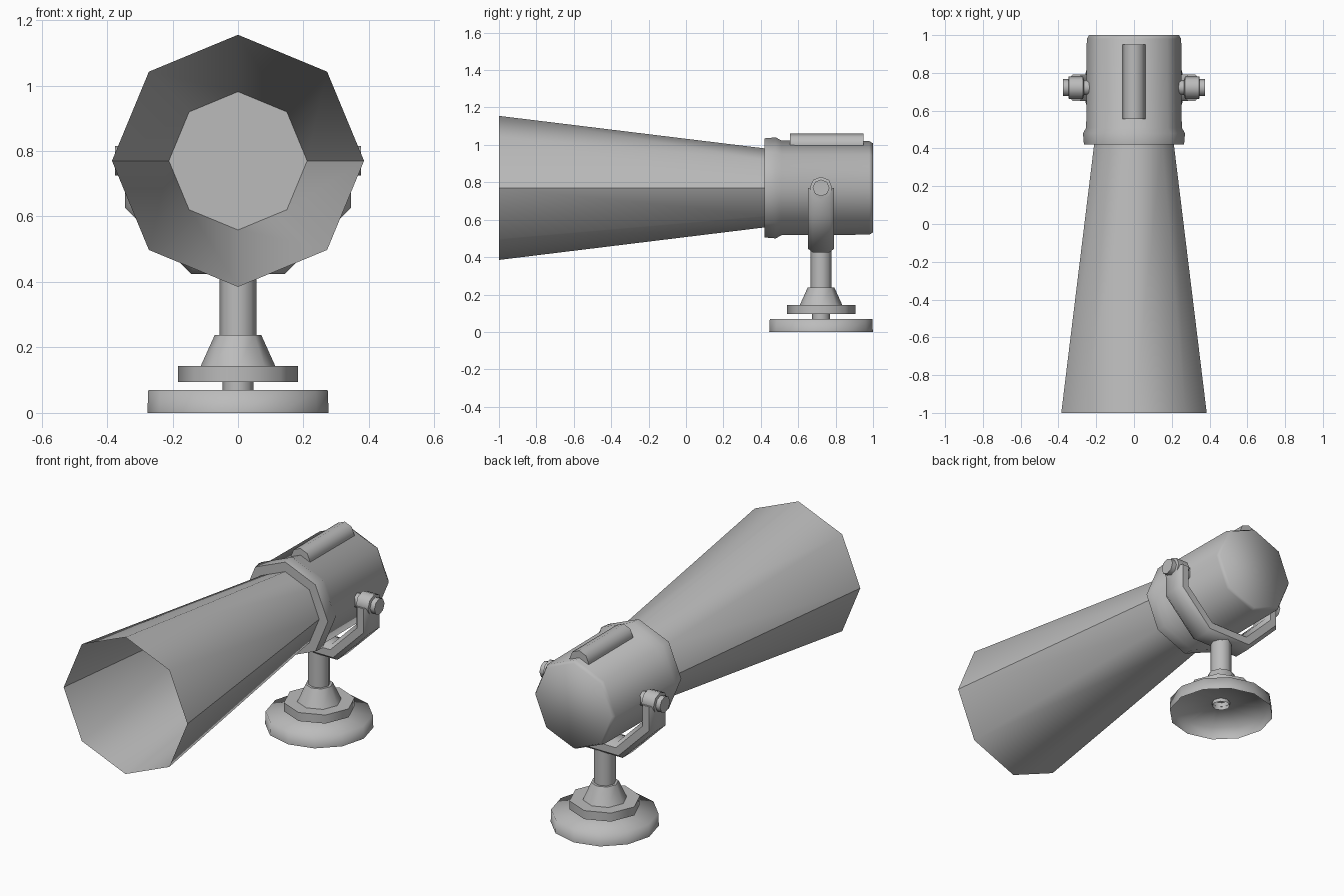
import bpy, bmesh
from math import sin, cos, pi, radians
from mathutils import Vector, Matrix

if "Cube" in bpy.data.objects:
    bpy.data.objects.remove(bpy.data.objects["Cube"], do_unlink=True)

GREY = (0.5, 0.5, 0.5, 1)
metal = bpy.data.materials.new("grey metal")
metal.use_nodes = True
metal.diffuse_color = GREY
metal.node_tree.nodes["Principled BSDF"].inputs["Base Color"].default_value = GREY

AXIS_Z = 0.77      # height of the lamp axis
STAND_Y = 0.722    # centre line of the stand


def finish(name, bm, angle):
    bmesh.ops.recalc_face_normals(bm, faces=bm.faces)
    me = bpy.data.meshes.new(name)
    bm.to_mesh(me)
    bm.free()
    me.materials.append(metal)
    me.shade_smooth()
    me.set_sharp_from_angle(angle=radians(angle))
    ob = bpy.data.objects.new(name, me)
    bpy.context.collection.objects.link(ob)
    return ob


def skin(bm, rings, caps=(True, True)):
    """Join closed rings of points with quads, optionally capping the ends."""
    loops = [[bm.verts.new(p) for p in ring] for ring in rings]
    n = len(loops[0])
    for a, b in zip(loops, loops[1:]):
        for i in range(n):
            j = (i + 1) % n
            bm.faces.new((a[i], a[j], b[j], b[i]))
    for use, loop in zip(caps, (loops[0], loops[-1])):
        if use:
            bm.faces.new(loop)


def lathe(name, profile, origin, axis="Z", sides=8, caps=(True, True), angle=50):
    """Spin (radius, distance) pairs round an axis through origin."""
    turn = {"Z": Matrix.Identity(3),
            "Y": Matrix.Rotation(-pi / 2, 3, "X"),
            "X": Matrix.Rotation(pi / 2, 3, "Y"),
            "-X": Matrix.Rotation(-pi / 2, 3, "Y")}[axis]
    rings = []
    for r, h in profile:
        rings.append([Vector(origin) + turn @ Vector((r * cos(2 * pi * i / sides),
                      r * sin(2 * pi * i / sides), h)) for i in range(sides)])
    bm = bmesh.new()
    skin(bm, rings, caps)
    return finish(name, bm, angle)


# Long open cone with a crease along each side
cone = lathe("light_cone", [(0.385, -1), (0.21, 0.43)], (0, 0, AXIS_Z), "Y",
             caps=(False, False))
for e in cone.data.edges:
    if all(abs(cone.data.vertices[v].co.z - AXIS_Z) < 0.001 for v in e.vertices):
        e.use_edge_sharp = True

# Lamp housing with a front collar and softened back
lathe("housing", [(0.265, 0.42), (0.27, 0.48), (0.253, 0.51), (0.25, 0.98), (0.238, 1)],
      (0, 0, AXIS_Z), "Y", angle=80)

# Ridge along the top of the housing
lathe("top_ridge", [(0.06, 0.555), (0.06, 0.95)], (0, 0, 1.0), "Y")

# U-shaped yoke: a rounded section swept along half an octagon
half = [(0.07, 0.02), (0.045, 0.04), (-0.045, 0.04), (-0.07, 0.02)]
section = half + [(-y, -t) for y, t in half]
path = [(-pi, 1), (-pi * 7 / 8, 1 / cos(pi / 8)), (-pi * 5 / 8, 1 / cos(pi / 8)),
        (-pi * 3 / 8, 1 / cos(pi / 8)), (-pi / 8, 1 / cos(pi / 8)), (0, 1)]
rings = [[((0.305 + t) * k * cos(a), STAND_Y + y, AXIS_Z + (0.305 + t) * k * sin(a))
          for y, t in section] for a, k in path]
bm = bmesh.new()
skin(bm, rings)
finish("yoke", bm, 50)

# Pivot bolts on both sides
for side, axis in (("left", "X"), ("right", "-X")):
    lathe(side + "_pivot_bolt",
          [(0.04, 0.235), (0.04, 0.265), (0.06, 0.27), (0.06, 0.345), (0.045, 0.348), (0.045, 0.375)],
          (0, STAND_Y, AXIS_Z), axis)

# Stand, from the post down to the hollow base
foot = (0, STAND_Y, 0)
lathe("post", [(0.057, 0.2), (0.057, 0.46)], foot)
lathe("post_socket", [(0.114, 0.143), (0.071, 0.238)], foot)
lathe("flange", [(0.183, 0.095), (0.183, 0.143)], foot)
lathe("neck", [(0.048, 0.05), (0.048, 0.1)], foot, caps=(False, False))
lathe("base", [(0.277, 0), (0.274, 0.07), (0.046, 0.07)], foot, sides=12,
      caps=(False, False), angle=100)
